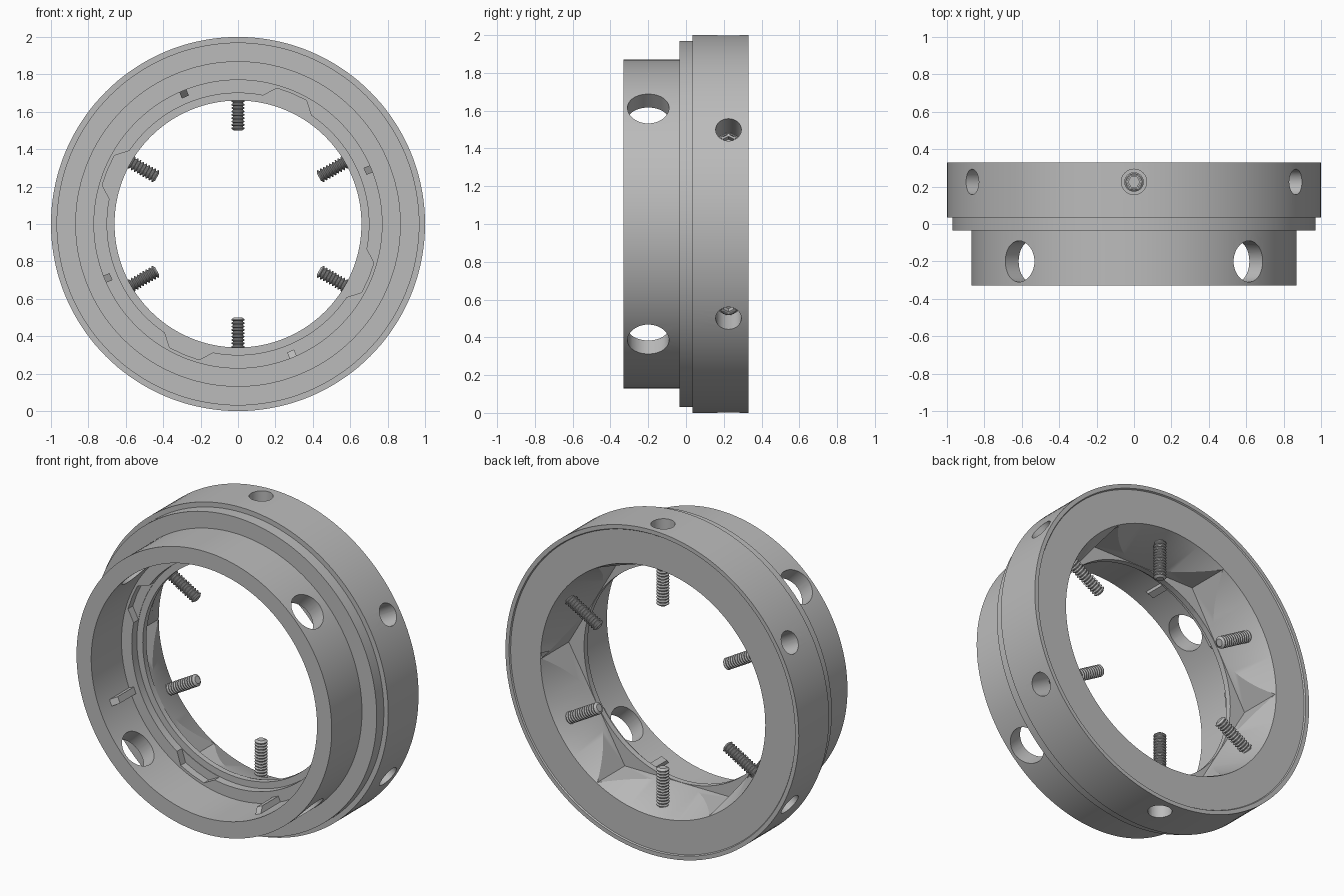
import bpy, bmesh
from math import cos, sin, pi, radians
from mathutils import Matrix

cube = bpy.data.objects.get("Cube")
if cube:
    bpy.data.objects.remove(cube)

gray = bpy.data.materials.new("plain_gray")
gray.use_nodes = True
color = (0.5, 0.5, 0.5, 1)
gray.diffuse_color = color
gray.node_tree.nodes["Principled BSDF"].inputs["Base Color"].default_value = color

CENTER = Matrix.Translation((0, 0, 1))
ALONG_Y = CENTER @ Matrix.Rotation(-pi / 2, 4, 'X')


def radial(deg, y=0):
    """Local z points outward from the ring axis."""
    return CENTER @ Matrix.Translation((0, y, 0)) @ Matrix.Rotation(radians(90 - deg), 4, 'Y')


def lathe(bm, profile, sides, matrix, closed=False):
    """Spin (radius, height) points round local z; open profiles get end caps."""
    rings = [[bm.verts.new(matrix @ Matrix.Rotation(2 * pi * i / sides, 4, 'Z')
                           @ Matrix.Translation((r, 0, h)).to_translation())
              for i in range(sides)] for r, h in profile]
    pairs = list(zip(rings, rings[1:]))
    if closed:
        pairs.append((rings[-1], rings[0]))
    else:
        bm.faces.new(rings[0])
        bm.faces.new(rings[-1])
    for a, b in pairs:
        for i in range(sides):
            j = (i + 1) % sides
            bm.faces.new((a[i], a[j], b[j], b[i]))


def prism(bm, outline, low, high, matrix):
    """Extrude an outline along local z."""
    ends = [[bm.verts.new(matrix @ Matrix.Translation((x, y, z)).to_translation())
             for x, y in outline] for z in (low, high)]
    for end in ends:
        bm.faces.new(end)
    for i in range(len(outline)):
        j = (i + 1) % len(outline)
        bm.faces.new((ends[0][i], ends[0][j], ends[1][j], ends[1][i]))


def finish(bm, name):
    bmesh.ops.recalc_face_normals(bm, faces=bm.faces)
    mesh = bpy.data.meshes.new(name)
    bm.to_mesh(mesh)
    bm.free()
    mesh.materials.append(gray)
    obj = bpy.data.objects.new(name, mesh)
    bpy.context.collection.objects.link(obj)
    return obj


def activate(obj):
    bpy.ops.object.select_all(action='DESELECT')
    obj.select_set(True)
    bpy.context.view_layer.objects.active = obj


# Stepped ring body with a flared rear bore
bm = bmesh.new()
lathe(bm, [(0.87, -0.33), (0.87, -0.035), (0.97, -0.035), (0.97, 0.035),
           (1.0, 0.035), (1.0, 0.33), (0.975, 0.33), (0.97, 0.322), (0.766, 0.322),
           (0.66, 0.05), (0.66, 0.015), (0.70, 0.015), (0.70, -0.035),
           (0.77, -0.035), (0.77, -0.33)], 144, ALONG_Y, closed=True)
ring = finish(bm, "ring_body")

# Cutters: rear hexagonal pocket, side holes, screw holes, locking notches
bm = bmesh.new()
lathe(bm, [(0.764, 0.05), (0.764, 0.4)], 6, ALONG_Y)
for k in range(4):
    lathe(bm, [(0.11, 0.6), (0.11, 1.1)], 48, radial(45 + 90 * k, -0.2))
    arc = [(0.62, 54), (0.70, 56), (0.755, 61), (0.755, 67.5),
           (0.755, 74), (0.70, 79), (0.62, 81)]
    outline = [(r * cos(radians(a + 90 * k)), r * sin(radians(a + 90 * k))) for r, a in arc]
    prism(bm, outline, -0.012, 0.1, CENTER @ Matrix.Rotation(pi / 2, 4, 'X'))
for k in range(6):
    lathe(bm, [(0.068, 0.84), (0.068, 1.1)], 40, radial(30 + 60 * k, 0.225))
cutter = finish(bm, "ring_cutter")
cutter.hide_render = True

activate(ring)
cut = ring.modifiers.new("cut", 'BOOLEAN')
cut.operation = 'DIFFERENCE'
cut.solver = 'EXACT'
cut.object = cutter
bpy.ops.object.modifier_apply(modifier=cut.name)
bpy.data.objects.remove(cutter)
bpy.ops.object.shade_smooth_by_angle(angle=radians(25))

# Locating pins inside the front bore
bm = bmesh.new()
for k in range(4):
    turn = CENTER @ Matrix.Rotation(-radians(22.5 + 90 * k), 4, 'Y')
    prism(bm, [(0.785, -0.24), (0.735, -0.19), (0.735, -0.03), (0.785, -0.03)],
          -0.02, 0.02, turn)
finish(bm, "locating_pins")

# Threaded set screws with hexagonal sockets
PITCH = 0.018
thread = [(0.022, 0.50), (0.03, 0.506)]
for i in range(18):
    h = 0.51 + i * PITCH
    thread += [(0.036, h), (0.036, h + 0.004), (0.027, h + 0.009), (0.027, h + 0.013)]
for k in range(6):
    bm = bmesh.new()
    place = radial(30 + 60 * k, 0.225)
    lathe(bm, thread + [(0.036, 0.835)], 20, place)
    lathe(bm, [(0.052, 0.83), (0.052, 0.875), (0.045, 0.88), (0.04, 0.88),
               (0.04, 0.83)], 24, place, closed=True)
    lathe(bm, [(0.041, 0.83), (0.041, 0.878), (0.03, 0.878), (0.03, 0.83)],
          6, place, closed=True)
    lathe(bm, [(0.032, 0.83), (0.032, 0.845)], 6, place)
    screw = finish(bm, "set_screw_%d" % (k + 1))
    activate(screw)
    bpy.ops.object.shade_smooth_by_angle(angle=radians(25))
